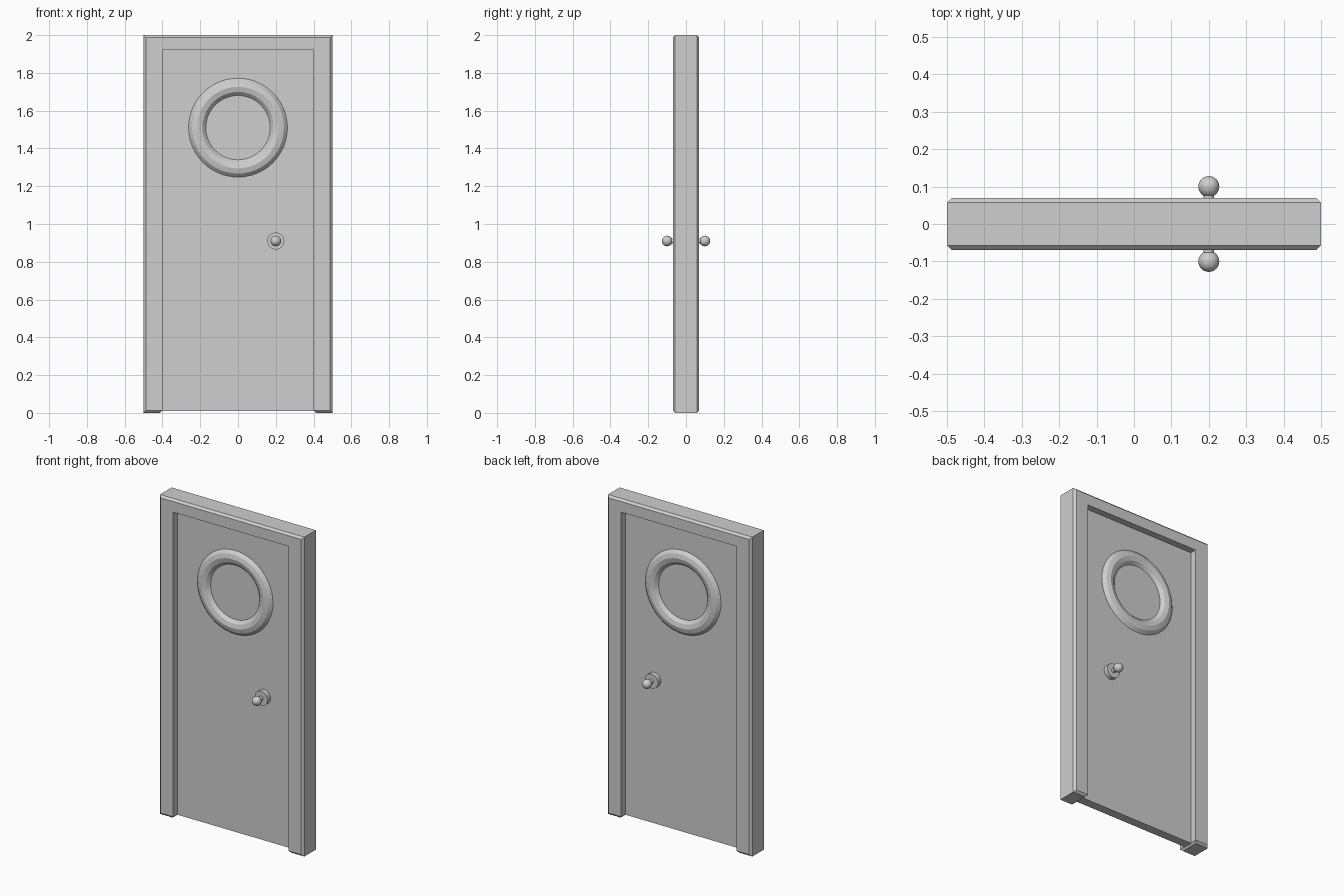
import bpy, bmesh, math

if "Cube" in bpy.data.objects:
    bpy.data.objects.remove(bpy.data.objects["Cube"])

grey = bpy.data.materials.new("plain_grey")
grey.diffuse_color = (0.62, 0.62, 0.62, 1)
grey.use_nodes = True
grey.node_tree.nodes["Principled BSDF"].inputs["Base Color"].default_value = grey.diffuse_color


def finish(obj, name, smooth=False):
    obj.name = name
    obj.data.materials.clear()
    obj.data.materials.append(grey)
    if smooth:
        bpy.ops.object.shade_smooth_by_angle(angle=math.radians(35))
    return obj


def cylinder(name, x, z, radius, y0, y1):
    bpy.ops.mesh.primitive_cylinder_add(
        vertices=32, radius=radius, depth=abs(y1 - y0),
        location=(x, (y0 + y1) / 2, z), rotation=(math.pi / 2, 0, 0))
    finish(bpy.context.object, name, True)


# Door frame: U-shaped outline extruded through the depth, outer rim chamfered
D = 0.07
outline = [(-0.5, 0), (-0.5, 2), (0.5, 2), (0.5, 0),
           (0.4, 0), (0.4, 1.92), (-0.4, 1.92), (-0.4, 0)]
bm = bmesh.new()
front = [bm.verts.new((x, -D, z)) for x, z in outline]
back = [bm.verts.new((x, D, z)) for x, z in outline]
bm.faces.new(front)
bm.faces.new(back[::-1])
for i in range(8):
    j = (i + 1) % 8
    bm.faces.new((front[j], front[i], back[i], back[j]))
bmesh.ops.recalc_face_normals(bm, faces=bm.faces)


def is_rim(e):
    a, b = (v.co for v in e.verts)
    along_y = abs(a.y - b.y) > 0.01
    foot = a.z < 0.01 and b.z < 0.01
    if along_y:
        return foot and abs(a.x) < 0.45
    return foot or (abs(a.x) > 0.45 and abs(b.x) > 0.45)


bmesh.ops.bevel(bm, geom=[e for e in bm.edges if is_rim(e)], offset=0.013,
                segments=1, affect='EDGES')
mesh = bpy.data.meshes.new("door_frame")
bm.to_mesh(mesh)
bm.free()
frame = bpy.data.objects.new("door_frame", mesh)
bpy.context.collection.objects.link(frame)
finish(frame, "door_frame")

# Door panel
bpy.ops.mesh.primitive_cube_add(size=1, location=(0, 0, 0.966))
panel = bpy.context.object
panel.scale = (0.802, 0.056, 1.912)
finish(panel, "door_panel")

# Round window ring, passing through the panel to show on both sides
bpy.ops.mesh.primitive_torus_add(
    major_radius=0.216, minor_radius=0.054, major_segments=48,
    minor_segments=12, location=(0, 0, 1.51), rotation=(math.pi / 2, 0, 0))
finish(bpy.context.object, "window_ring")

# Handles on both sides: rosette, neck and ball
for side, s in (("front", -1), ("back", 1)):
    cylinder(side + "_rosette", 0.2, 0.91, 0.045, s * 0.02, s * 0.056)
    cylinder(side + "_handle_neck", 0.2, 0.91, 0.014, s * 0.05, s * 0.085)
    bpy.ops.mesh.primitive_uv_sphere_add(
        segments=32, ring_count=16, radius=0.028,
        location=(0.2, s * 0.1, 0.91), rotation=(math.pi / 2, 0, 0))
    finish(bpy.context.object, side + "_knob", True)
